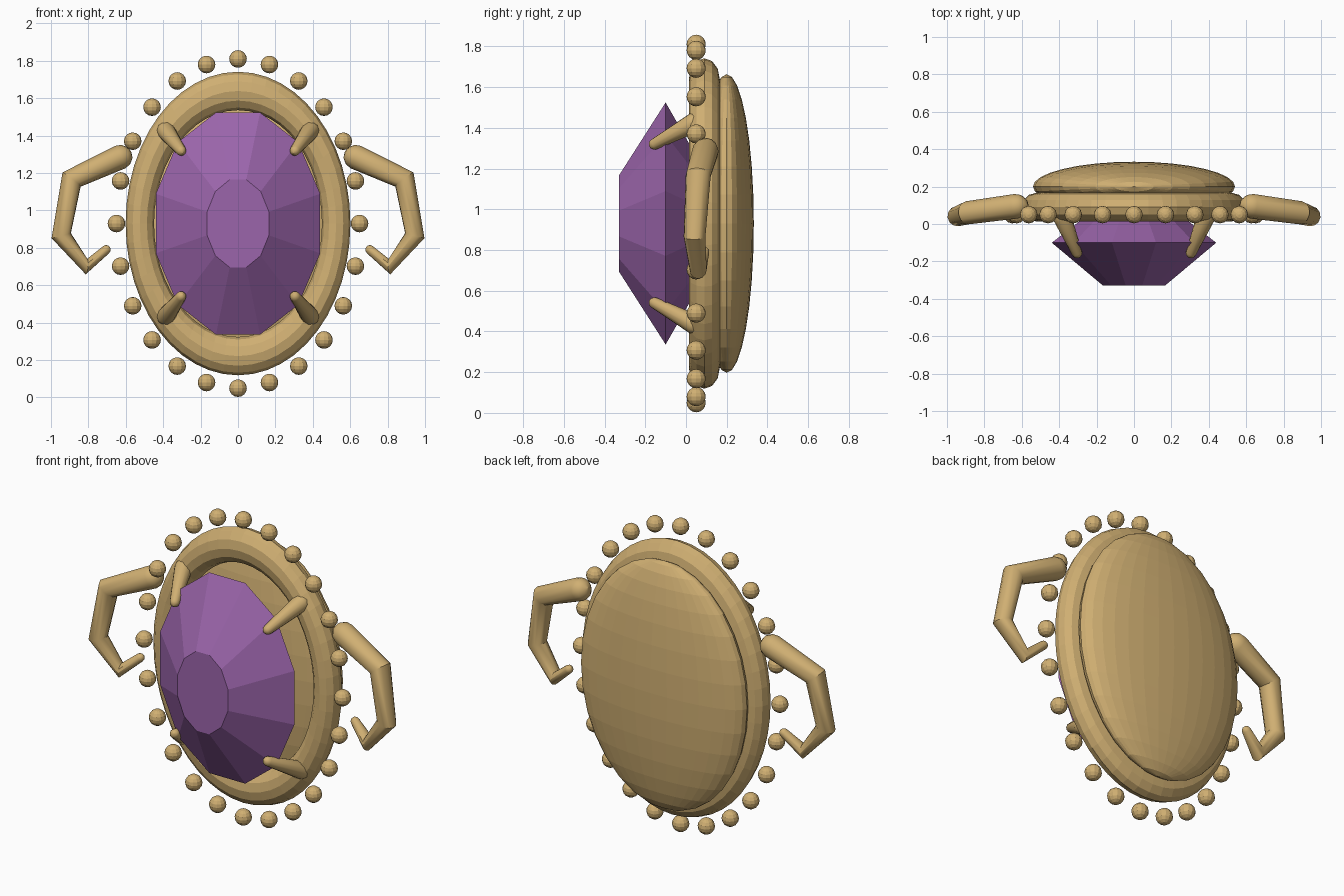
import bpy, bmesh
from math import sin, cos, pi, radians
from mathutils import Vector

if "Cube" in bpy.data.objects:
    bpy.data.objects.remove(bpy.data.objects["Cube"], do_unlink=True)

MID = 0.93      # height of the centre
OVAL = 1.35     # height to width ratio


def material(name, rgb):
    m = bpy.data.materials.new(name)
    m.use_nodes = True
    m.diffuse_color = (*rgb, 1)
    m.node_tree.nodes["Principled BSDF"].inputs["Base Color"].default_value = (*rgb, 1)
    return m


GOLD = material("gold", (0.63, 0.43, 0.17))
PURPLE = material("purple", (0.33, 0.13, 0.41))


def finish(name, mat):
    ob = bpy.context.object
    ob.name = name
    ob.data.materials.clear()
    ob.data.materials.append(mat)
    return ob


def ball(name, loc, scale, segments, rings):
    bpy.ops.mesh.primitive_uv_sphere_add(segments=segments, ring_count=rings, location=loc)
    bpy.context.object.scale = scale
    return finish(name, GOLD)


def rod(name, pts):
    """Tapered rod with rounded ends through (x, y, z, radius) points."""
    path = [(Vector(p[:3]), p[3]) for p in pts]

    def cap(end, inner):
        out = (end[0] - inner[0]).normalized()
        return [(end[0] + out * end[1] * sin(a), max(end[1] * cos(a), 0.001))
                for a in (pi / 2, pi / 3, pi / 6)]

    path = cap(path[0], path[1]) + path + cap(path[-1], path[-2])[::-1]
    cu = bpy.data.curves.new(name, "CURVE")
    cu.dimensions = "3D"
    cu.bevel_depth = 1
    cu.bevel_resolution = 4
    cu.use_fill_caps = True
    sp = cu.splines.new("POLY")
    sp.points.add(len(path) - 1)
    for point, (co, r) in zip(sp.points, path):
        point.co = (*co, 1)
        point.radius = r
    ob = bpy.data.objects.new(name, cu)
    bpy.context.collection.objects.link(ob)
    bpy.ops.object.select_all(action="DESELECT")
    ob.select_set(True)
    bpy.context.view_layer.objects.active = ob
    bpy.ops.object.convert(target="MESH")
    bpy.ops.object.shade_smooth_by_angle(angle=radians(35))
    return finish(name, GOLD)


# Oval bezel ring
bpy.ops.mesh.primitive_torus_add(major_segments=48, minor_segments=12,
                                 major_radius=0.525, minor_radius=0.076,
                                 location=(0, 0.09, MID), rotation=(pi / 2, 0, 0))
finish("bezel_ring", GOLD).scale = (1, OVAL, 1)

# Domed back
ball("domed_back", (0, 0.2, MID), (0.54, 0.133, 0.733), 32, 16)

# Beaded border
BEADS = 24
for i in range(BEADS):
    a = 2 * pi * i / BEADS
    ball(f"bead_{i + 1}", (0.65 * sin(a), 0.05, MID + 0.88 * cos(a)), (0.047,) * 3, 12, 8)

# Faceted gem: table, girdle and pointed pavilion
SIDES = 12
bm = bmesh.new()
table, girdle = [
    [bm.verts.new((rx * cos(a), y, MID + rz * sin(a)))
     for a in (2 * pi * (i + 0.5) / SIDES for i in range(SIDES))]
    for rx, rz, y in ((0.171, 0.243, -0.33), (0.455, 0.615, -0.1))]
tip = bm.verts.new((0, 0.24, MID))
bm.faces.new(table)
for i in range(SIDES):
    j = (i + 1) % SIDES
    bm.faces.new((table[i], table[j], girdle[j], girdle[i]))
    bm.faces.new((girdle[i], girdle[j], tip))
bmesh.ops.recalc_face_normals(bm, faces=bm.faces)
me = bpy.data.meshes.new("gem")
bm.to_mesh(me)
bm.free()
gem = bpy.data.objects.new("gem", me)
bpy.context.collection.objects.link(gem)
me.materials.append(PURPLE)

# Prongs and hooked arms, mirrored
for side, s in (("left", 1), ("right", -1)):
    for level, v in (("upper", 1), ("lower", -1)):
        rod(f"{side}_{level}_prong", [(s * 0.385, 0.04, MID + v * 0.495, 0.05),
                                      (s * 0.305, -0.155, MID + v * 0.39, 0.028)])
    rod(f"{side}_arm", [(s * x, y, z, r) for x, y, z, r in (
        (0.63, 0.095, 1.285, 0.066), (0.89, 0.06, 1.165, 0.062), (0.945, 0.042, 0.865, 0.054),
        (0.81, 0.06, 0.70, 0.042), (0.705, 0.09, 0.79, 0.025))])
